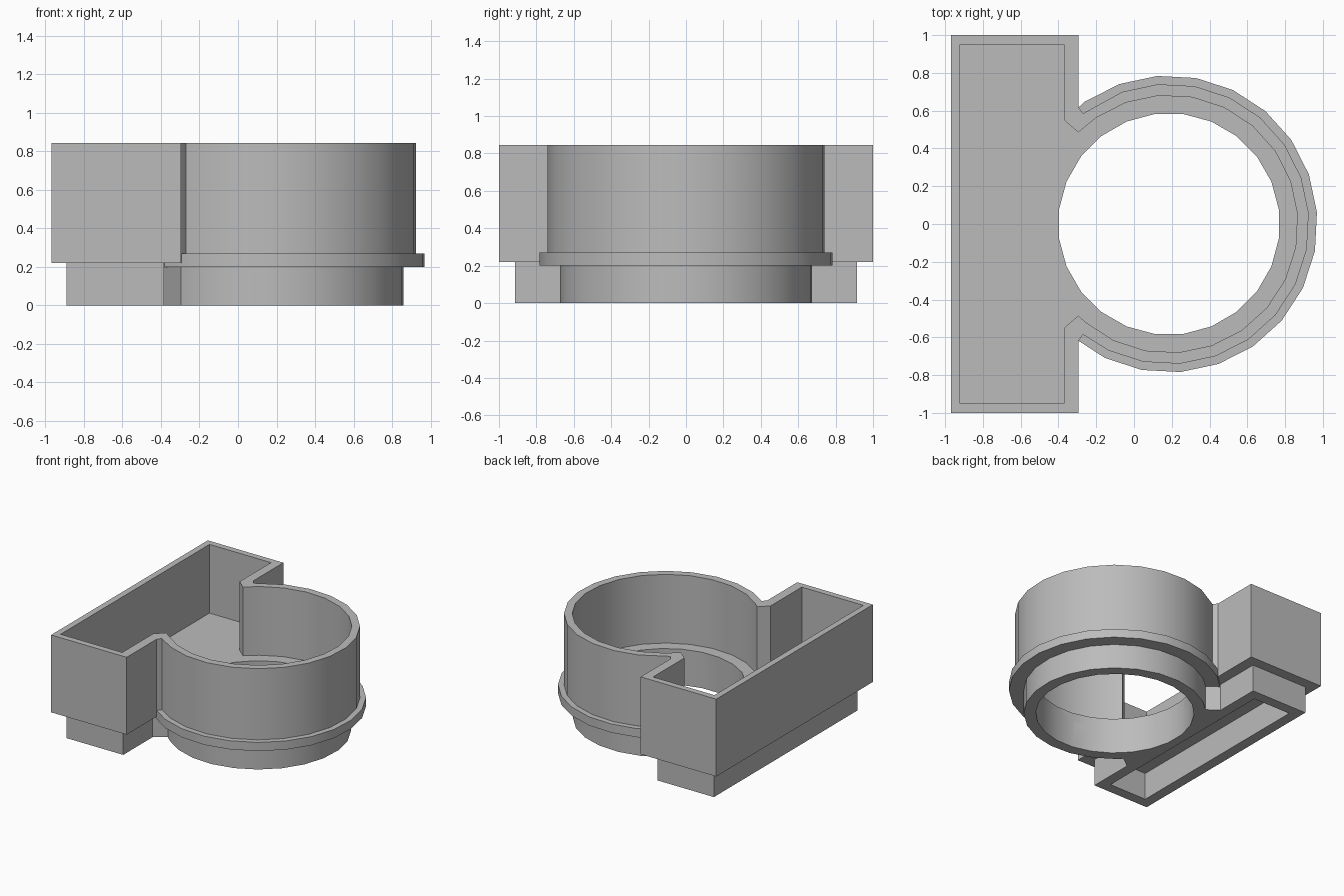
import bpy, bmesh
from math import cos, sin, radians

cube = bpy.data.objects.get("Cube")
if cube:
    bpy.data.objects.remove(cube, do_unlink=True)

grey = bpy.data.materials.new("plain grey")
grey.use_nodes = True
COLOUR = (0.5, 0.5, 0.5, 1)
grey.diffuse_color = COLOUR
grey.node_tree.nodes["Principled BSDF"].inputs["Base Color"].default_value = COLOUR

CX = 0.185      # centre of the round opening
SIDES = 24


def arc(radius, limit, offset=4.5):
    """Points of the round part, from -limit to +limit degrees."""
    angles = [offset + 360 / SIDES * k for k in range(-SIDES // 2, SIDES // 2)]
    return [(CX + radius * cos(radians(a)), radius * sin(radians(a)))
            for a in angles if abs(a) < limit]


def keyhole(back, front, half, neck, radius, limit):
    """Rectangle joined to a circle by a slanted neck on each side."""
    side = [(back, half), (front, half)] + neck
    return [(x, -y) for x, y in side] + arc(radius, limit) + side[::-1]


def prism(name, outline, bottom, top):
    bm = bmesh.new()
    face = bm.faces.new([bm.verts.new((x, y, bottom)) for x, y in outline])
    new = bmesh.ops.extrude_face_region(bm, geom=[face])["geom"]
    bmesh.ops.translate(bm, vec=(0, 0, top - bottom),
                        verts=[v for v in new if isinstance(v, bmesh.types.BMVert)])
    bmesh.ops.recalc_face_normals(bm, faces=bm.faces)
    mesh = bpy.data.meshes.new(name)
    bm.to_mesh(mesh)
    bm.free()
    mesh.materials.append(grey)
    obj = bpy.data.objects.new(name, mesh)
    bpy.context.collection.objects.link(obj)
    return obj


def select(obj):
    bpy.ops.object.select_all(action='DESELECT')
    obj.select_set(True)
    bpy.context.view_layer.objects.active = obj


def cut(obj, *cutters):
    select(obj)
    for cutter in cutters:
        mod = obj.modifiers.new("cut", 'BOOLEAN')
        mod.operation = 'DIFFERENCE'
        mod.solver = 'EXACT'
        mod.object = cutter
        bpy.ops.object.modifier_apply(modifier=mod.name)
    bpy.ops.object.shade_smooth_by_angle(angle=radians(30))


# Cutters: upper cavity, round through hole, underside trough
cavity = prism("cavity_cutter", keyhole(
    -0.92, -0.37, 0.95, [(-0.37, 0.55), (-0.295, 0.485)], 0.682, 131), 0.29, 1)
hole = prism("hole_cutter", arc(0.587, 181, 7.5), -0.1, 1)
trough = prism("trough_cutter", [(-0.805, -0.83), (-0.47, -0.83),
                                 (-0.47, 0.83), (-0.805, 0.83)], -0.1, 0.4)

# Upper shell with its floor
shell = prism("upper_shell", keyhole(
    -0.97, -0.295, 1, [(-0.295, 0.62), (-0.27, 0.585)], 0.742, 124), 0.22, 0.845)
cut(shell, cavity, hole)

# Flange around the round part
flange = prism("flange", [(-0.385, -0.535)] + arc(0.786, 135) + [(-0.385, 0.535)],
               0.2, 0.27)
cut(flange, hole)

# Lower spigot
spigot = prism("lower_spigot", keyhole(
    -0.89, -0.385, 0.915, [(-0.385, 0.54), (-0.295, 0.475)], 0.676, 131), 0, 0.22)
cut(spigot, hole, trough)

for cutter in (cavity, hole, trough):
    bpy.data.objects.remove(cutter, do_unlink=True)
